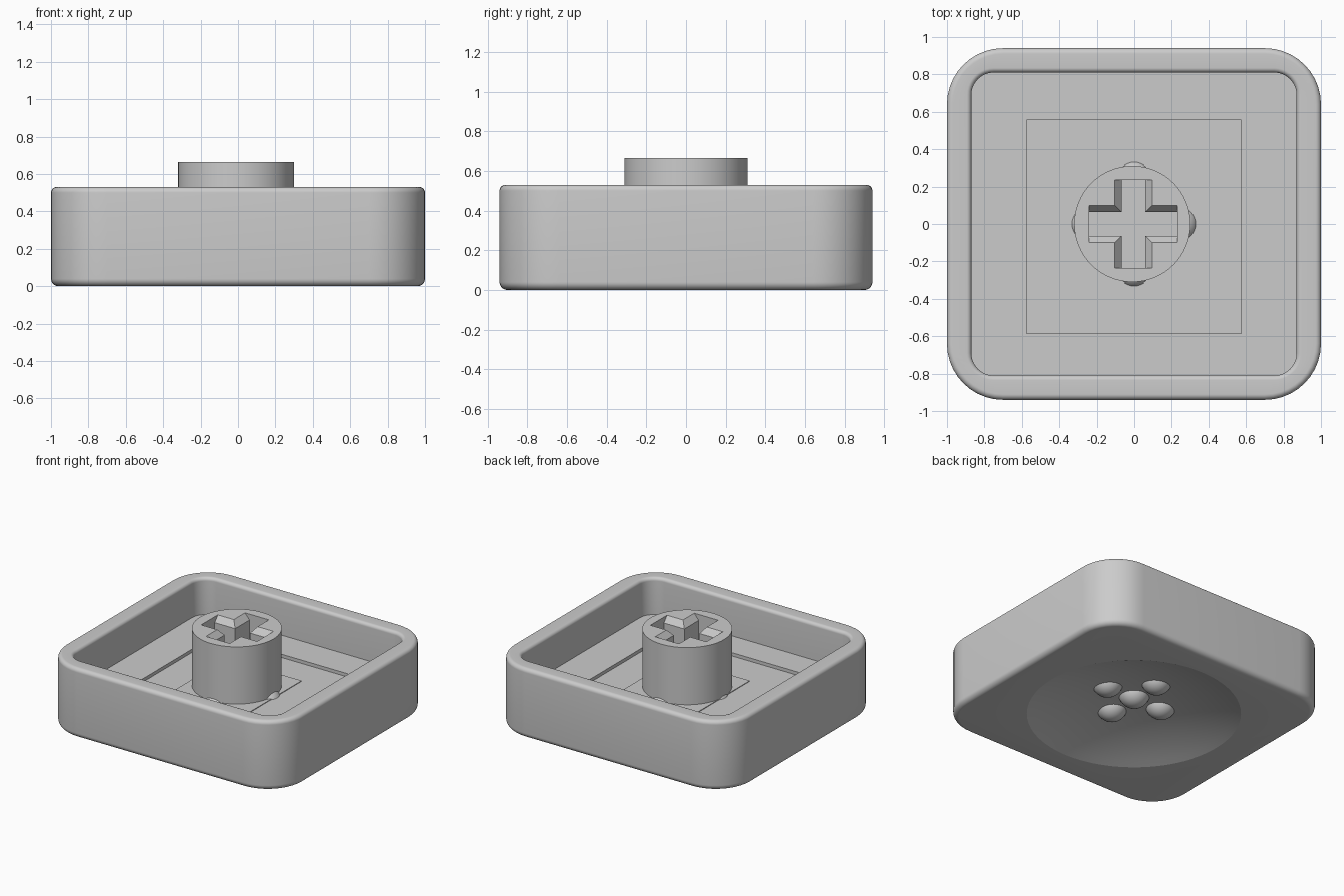
import bpy, bmesh
from math import sin, cos, pi, sqrt, radians

scene_cube = bpy.data.objects.get("Cube")
if scene_cube:
    bpy.data.objects.remove(scene_cube)

grey = bpy.data.materials.new("plain grey")
grey.use_nodes = True
grey.diffuse_color = (0.6, 0.6, 0.6, 1)
grey.node_tree.nodes["Principled BSDF"].inputs["Base Color"].default_value = (0.6, 0.6, 0.6, 1)


def loft(name, rings):
    """Closed solid through a stack of rings with equal point counts."""
    bm = bmesh.new()
    loops = [[bm.verts.new(p) for p in ring] for ring in rings]
    n = len(loops[0])
    for a, b in zip(loops, loops[1:]):
        for i in range(n):
            j = (i + 1) % n
            bm.faces.new((a[i], a[j], b[j], b[i]))
    bm.faces.new(loops[0][::-1])
    bm.faces.new(loops[-1])
    bmesh.ops.recalc_face_normals(bm, faces=bm.faces)
    mesh = bpy.data.meshes.new(name)
    bm.to_mesh(mesh)
    bm.free()
    mesh.materials.append(grey)
    obj = bpy.data.objects.new(name, mesh)
    bpy.context.collection.objects.link(obj)
    return obj


def rounded_rect(hx, hy, r, z, steps=10):
    pts = []
    for k, (sx, sy) in enumerate([(1, 1), (-1, 1), (-1, -1), (1, -1)]):
        for i in range(steps + 1):
            a = (k + i / steps) * pi / 2
            pts.append((sx * (hx - r) + r * cos(a), sy * (hy - r) + r * sin(a), z))
    return pts


def circle(r, z, x=0, n=64):
    return [(x + r * cos(2 * pi * i / n), r * sin(2 * pi * i / n), z) for i in range(n)]


def cross(arm, w, z, x=-0.005):
    quarter = [(arm, -w), (arm, w), (w, w)]
    pts = []
    for k in range(4):
        c, s = round(cos(k * pi / 2)), round(sin(k * pi / 2))
        pts += [(x + c * px - s * py, s * px + c * py, z) for px, py in quarter]
    return pts


def cut(obj, cutter):
    cutter.hide_render = True
    mod = obj.modifiers.new("cut", "BOOLEAN")
    mod.operation = "DIFFERENCE"
    mod.solver = "EXACT"
    mod.object = cutter
    bpy.context.view_layer.objects.active = obj
    bpy.ops.object.modifier_apply(modifier=mod.name)
    bpy.data.objects.remove(cutter)


def smooth(obj):
    bpy.ops.object.select_all(action="DESELECT")
    obj.select_set(True)
    bpy.context.view_layer.objects.active = obj
    bpy.ops.object.shade_smooth_by_angle(angle=radians(15))


# Shell: rounded outer wall, soft rim, inner wall and floor in one loft
HX, HY, TOP, FLOOR = 1.0, 0.94, 0.53, 0.25
STEPS = 8
rings = []


def outer(inset, z):
    rings.append(rounded_rect(HX - inset, HY - inset, 0.3 - inset, z))


def inner(grow, z):
    rings.append(rounded_rect(0.87 + grow, 0.81 + grow, 0.12 + grow, z))


for i in range(STEPS + 1):
    a = i / STEPS * pi / 2
    outer(0.04 * (1 - sin(a)), 0.04 * (1 - cos(a)))
for i in range(STEPS + 1):
    a = i / STEPS * pi / 2
    outer(0.03 * (1 - cos(a)), TOP - 0.03 * (1 - sin(a)))
for i in range(STEPS + 1):
    a = i / STEPS * pi / 2
    inner(0.025 * (1 - sin(a)), TOP - 0.025 * (1 - cos(a)))
inner(0, FLOOR)
shell = loft("shell", rings)

# Shallow spherical dish in the underside
DISH_R, DISH_D = 0.74, 0.13
ball = (DISH_R ** 2 + DISH_D ** 2) / (2 * DISH_D)
dish_rings = [circle(DISH_R, -0.1)]
for i in range(14):
    r = DISH_R * (1 - i / 14)
    dish_rings.append(circle(r, sqrt(ball ** 2 - r ** 2) - ball + DISH_D))
dish_rings.append(circle(0.01, DISH_D))
cut(shell, loft("dish_cutter", dish_rings))

# Square recess in the inner floor
RECESS = 0.225
cut(shell, loft("recess_cutter", [
    [(x, y, z) for x, y in ((-0.575, -0.585), (0.575, -0.585), (0.575, 0.555), (-0.575, 0.555))]
    for z in (RECESS, 0.4)]))
smooth(shell)

# Thin square pad under the stem
loft("stem_pad", [[(x * 0.315, y * 0.315, z) for x, y in ((-1, -1), (1, -1), (1, 1), (-1, 1))]
                  for z in (RECESS - 0.01, RECESS + 0.005)])

# Round stem with a chamfered cross socket
STEM_TOP = 0.665
stem = loft("stem", [circle(0.31, 0.2, -0.01), circle(0.31, STEM_TOP, -0.01)])
cut(stem, loft("socket_cutter", [
    cross(0.235, 0.063, 0.35), cross(0.235, 0.063, STEM_TOP - 0.045),
    cross(0.235, 0.1, STEM_TOP), cross(0.235, 0.1, 0.75)]))
smooth(stem)

# Five round bumps hanging in the dish
for name, x, y in (("centre", 0, 0), ("left", 1, 0), ("right", -1, 0), ("back", 0, 1), ("front", 0, -1)):
    bpy.ops.mesh.primitive_uv_sphere_add(segments=32, ring_count=16, radius=0.11,
                                         location=(0.24 * x, 0.24 * y, 0.165))
    bump = bpy.context.object
    bump.name = name + "_bump"
    bump.data.materials.append(grey)
    smooth(bump)
